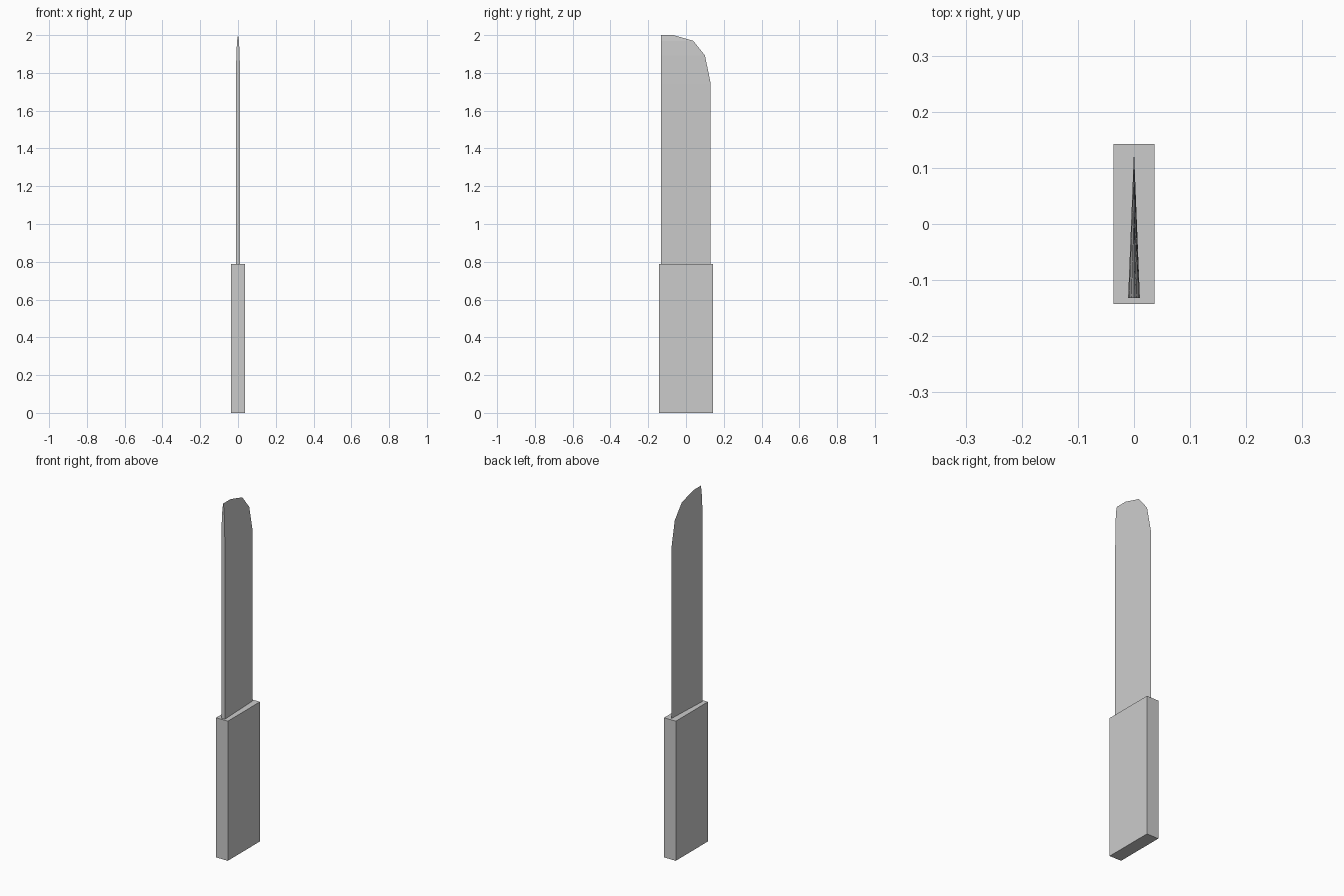
import bpy, bmesh

if "Cube" in bpy.data.objects:
    bpy.data.objects.remove(bpy.data.objects["Cube"])


def make_object(name, bm):
    bmesh.ops.recalc_face_normals(bm, faces=bm.faces)
    mesh = bpy.data.meshes.new(name)
    bm.to_mesh(mesh)
    bm.free()
    obj = bpy.data.objects.new(name, mesh)
    bpy.context.collection.objects.link(obj)
    return obj


# Handle: a plain block
HANDLE_TOP = 0.787
bm = bmesh.new()
bmesh.ops.create_cube(bm, size=1.0)
bmesh.ops.scale(bm, vec=(0.073, 0.286, HANDLE_TOP), verts=bm.verts)
bmesh.ops.translate(bm, vec=(0, 0, HANDLE_TOP / 2), verts=bm.verts)
make_object("handle", bm)

# Blade: wedge sections (height, cutting edge y, spine half thickness)
SPINE_Y = -0.132
sections = [
    (HANDLE_TOP, 0.131, 0.0105),
    (1.743, 0.131, 0.0105),
    (1.893, 0.100, 0.009),
    (1.97, 0.038, 0.005),
    (2.0, -0.066, 0.0),
]
bm = bmesh.new()
rings = [[bm.verts.new(p) for p in ((-w, SPINE_Y, z), (w, SPINE_Y, z), (0, edge, z))]
         for z, edge, w in sections]
for low, high in zip(rings, rings[1:]):
    for i in range(3):
        j = (i + 1) % 3
        bm.faces.new((low[i], low[j], high[j], high[i]))
bm.faces.new(rings[0])
# Close the tip, where the spine narrows to a point
bmesh.ops.remove_doubles(bm, verts=bm.verts, dist=1e-5)
make_object("blade", bm)
